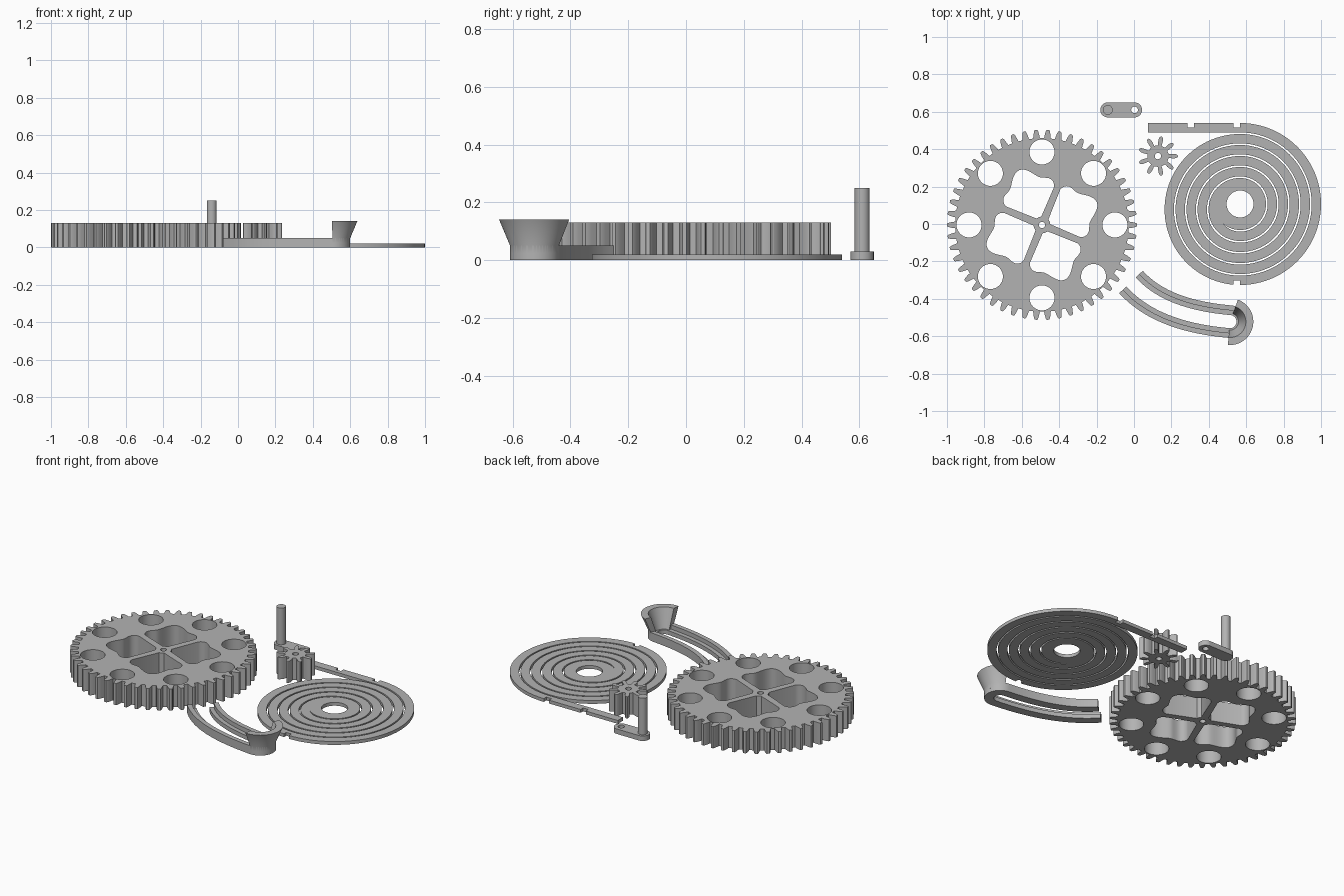
import bpy, bmesh
from math import sin, cos, pi, radians, asin
from mathutils import Vector
from mathutils.geometry import interpolate_bezier

if "Cube" in bpy.data.objects:
    bpy.data.objects.remove(bpy.data.objects["Cube"])

grey = bpy.data.materials.new("plain_grey")
grey.use_nodes = True
grey.diffuse_color = (0.45, 0.45, 0.45, 1)
grey.node_tree.nodes["Principled BSDF"].inputs["Base Color"].default_value = (0.45, 0.45, 0.45, 1)


def finish(obj):
    bpy.ops.object.select_all(action='DESELECT')
    obj.select_set(True)
    bpy.context.view_layer.objects.active = obj
    if obj.type == 'CURVE':
        bpy.ops.object.convert(target='MESH')
        obj = bpy.context.object
        bm = bmesh.new()
        bm.from_mesh(obj.data)
        bmesh.ops.remove_doubles(bm, verts=bm.verts, dist=1e-5)
        bmesh.ops.recalc_face_normals(bm, faces=bm.faces)
        bm.to_mesh(obj.data)
        bm.free()
    obj.data.materials.clear()
    obj.data.materials.append(grey)
    bpy.ops.object.shade_smooth_by_angle(angle=radians(25))


def plate(name, loops, height, x=0, y=0):
    """Flat plate from an outline; inner loops become holes."""
    curve = bpy.data.curves.new(name, 'CURVE')
    curve.dimensions = '2D'
    curve.fill_mode = 'BOTH'
    curve.extrude = height / 2
    for loop in loops:
        spline = curve.splines.new('POLY')
        spline.points.add(len(loop) - 1)
        for point, co in zip(spline.points, loop):
            point.co = (co[0], co[1], 0, 1)
        spline.use_cyclic_u = True
    obj = bpy.data.objects.new(name, curve)
    bpy.context.collection.objects.link(obj)
    obj.location = (x, y, height / 2)
    finish(obj)


def polar(r, a):
    return (r * cos(a), r * sin(a))


def arc(cx, cy, r, start, end, n=32):
    """Points along an arc, angles in degrees."""
    angles = [radians(start + (end - start) * i / n) for i in range(n + 1)]
    return [(cx + r * cos(a), cy + r * sin(a)) for a in angles]


def circle(cx, cy, r, n=40):
    return arc(cx, cy, r, 0, 360, n)[:-1]


def teeth(count, root, tip, shape):
    """Gear outline; shape lists (depth fraction, half width in pitches)."""
    pitch = 2 * pi / count
    profile = [(d, -w) for d, w in shape] + [(d, w) for d, w in reversed(shape)]
    return [polar(root + (tip - root) * d, (i + w) * pitch)
            for i in range(count) for d, w in profile]


# Large wheel: round holes and four lobed windows between thin spokes
def window(middle):
    half_spoke = 0.018
    points = [polar(0.045, middle + radians(a)) for a in (-18, 0, 18)]
    steps = 40
    for i in range(steps + 1):
        d = 41 - 82 * i / steps
        bump = cos(radians(8 * d)) if abs(d) < 22.5 else -1
        edge = max(0, (abs(d) - 27) / 14)
        r = 0.285 + 0.032 * bump - 0.04 * edge ** 3
        limit = pi / 4 - asin(half_spoke / r)
        points.append(polar(r, middle + max(-limit, min(limit, radians(d)))))
    return points


wheel = [teeth(50, 0.464, 0.508, [(0, 0.31), (0.5, 0.24), (0.85, 0.17), (1, 0.11)])]
wheel.append(circle(0, 0, 0.017, 24))
for k in range(8):
    wheel.append(circle(*polar(0.39, k * pi / 4), 0.067))
for k in range(4):
    wheel.append(window(radians(22.5 + 90 * k)))
plate("large_gear", wheel, 0.13, -0.492, -0.005)

# Small pinion
pinion = teeth(9, 0.058, 0.106, [(0, 0.24), (0.4, 0.22), (0.7, 0.18), (0.92, 0.11), (1, 0.05)])
plate("pinion_gear", [pinion, circle(0, 0, 0.017, 24)], 0.13, 0.128, 0.363)

# Crank arm with upright handle
arm = arc(0.003, 0, 0.04, -90, 90) + arc(-0.14, 0, 0.04, 90, 270)
plate("crank_arm", [arm, circle(0.003, 0, 0.018, 24)], 0.03, 0, 0.61)
plate("crank_handle", [circle(0, 0, 0.026, 32)], 0.25, -0.14, 0.61)

# Coiled strip: half circles about two centres, with a straight notched tail
RADIUS, PITCH, WIDTH = 0.433, 0.0588, 0.05


def coil(inset):
    points = []
    for turn in range(5):
        r = RADIUS - inset - PITCH * turn
        points += arc(0, 0, r, 90, -90, 48)[:-1]
        points += arc(0, -PITCH / 2, r - PITCH / 2, -90, -270, 48)[:-1]
    return points + [(0, RADIUS - inset - PITCH * 5)]


def notch(x, w=0.035, depth=0.024):
    return [(x - w, RADIUS), (x - w, RADIUS - depth), (x, RADIUS - depth), (x, RADIUS)]


outer = coil(0)
cut = [(p[0], p[1]) for p in outer]
# Notch on the underside of the first turn
cut[48:50] = [(0, -RADIUS), (0, -RADIUS + 0.024), (-0.035, -RADIUS + 0.024), (-0.035, -RADIUS + 0.002)]
cut = cut[:52] + [p for p in cut[52:]]
cut = cut[:52] + [p for i, p in enumerate(cut[52:]) if not (i < 3 and p[0] > -0.035)]
tail = [(-0.492, RADIUS - WIDTH), (-0.492, RADIUS)] + notch(-0.245) + notch(0)
plate("coil_strip", [tail + cut[1:] + coil(WIDTH)[::-1]], 0.02, 0.567, 0.107)
hub_radius = RADIUS - 5 * PITCH
plate("coil_hub", [circle(0, 0, hub_radius, 64), circle(0, 0, 0.072, 48)], 0.02, 0.567, 0.107)

# Curved U-shaped track: tall outer wall and lower inner ledge
END = Vector((0.513, -0.522))
path = interpolate_bezier(Vector((-0.016, -0.31)), Vector((0.12, -0.46)),
                          Vector((0.33, -0.505)), END, 28)
path = [Vector((p[0], p[1])) for p in path]


def u_line(offset):
    left, right = [], []
    for i, p in enumerate(path):
        t = (path[min(i + 1, len(path) - 1)] - path[max(i - 1, 0)]).normalized()
        n = Vector((-t.y, t.x)) * offset
        left.append(tuple(p + n))
        right.append(tuple(p - n))
    return left + arc(END.x, END.y, offset, 80, -90, 24) + right[::-1]


plate("track_wall", [u_line(0.087) + u_line(0.06)[::-1]], 0.05)
plate("track_ledge", [u_line(0.06) + u_line(0.035)[::-1]], 0.025)

# Flared half funnel at the closed end of the track
section = [(0.045, 0.024), (0.087, 0.024), (0.087, 0.05), (0.125, 0.14), (0.085, 0.14)]
bm = bmesh.new()
start, sweep = radians(-95), radians(165)
verts = [bm.verts.new((*polar(r, start), z)) for r, z in section]
edges = [bm.edges.new((verts[i - 1], verts[i])) for i in range(len(verts))]
bmesh.ops.spin(bm, geom=verts + edges, cent=(0, 0, 0), axis=(0, 0, 1),
               angle=sweep, steps=36, use_duplicate=False)
bmesh.ops.holes_fill(bm, edges=[e for e in bm.edges if e.is_boundary], sides=0)
bmesh.ops.recalc_face_normals(bm, faces=bm.faces)
mesh = bpy.data.meshes.new("funnel")
bm.to_mesh(mesh)
bm.free()
funnel = bpy.data.objects.new("funnel", mesh)
bpy.context.collection.objects.link(funnel)
funnel.location = (END.x, END.y, 0)
finish(funnel)
